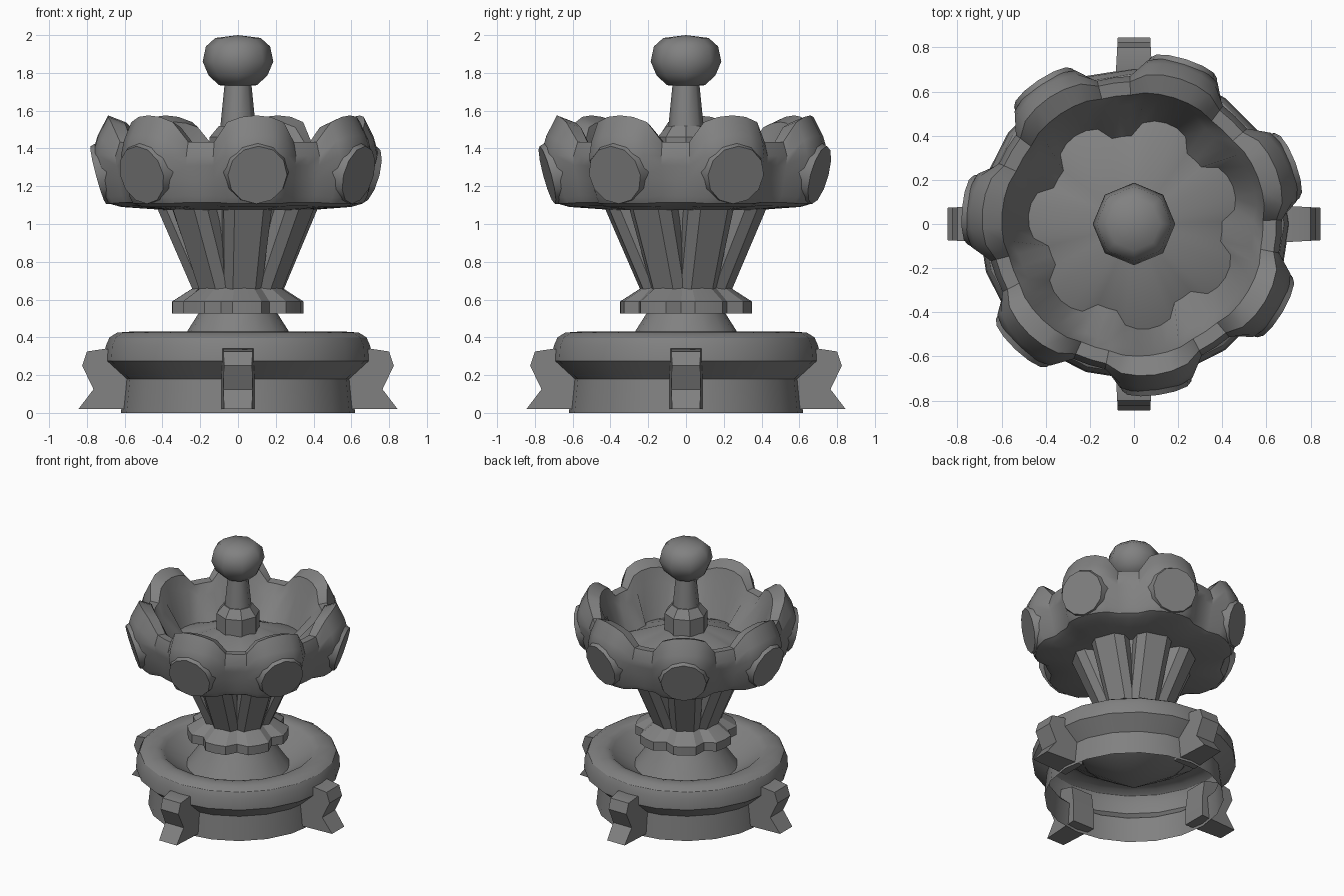
import bpy, bmesh, math
from mathutils import Matrix, Vector

cube = bpy.data.objects.get("Cube")
if cube:
    bpy.data.objects.remove(cube, do_unlink=True)

stone = bpy.data.materials.new("grey stone")
stone.use_nodes = True
GREY = (0.22, 0.22, 0.22, 1)
stone.diffuse_color = GREY
stone.node_tree.nodes["Principled BSDF"].inputs["Base Color"].default_value = GREY

LOBES = 7
STEP = math.tau / LOBES
START = math.radians(-82)


def finish(bm, name, smooth=32):
    bmesh.ops.remove_doubles(bm, verts=bm.verts, dist=0.0005)
    bmesh.ops.recalc_face_normals(bm, faces=bm.faces)
    mesh = bpy.data.meshes.new(name)
    bm.to_mesh(mesh)
    bm.free()
    mesh.materials.append(stone)
    ob = bpy.data.objects.new(name, mesh)
    bpy.context.collection.objects.link(ob)
    if smooth:
        bpy.ops.object.select_all(action='DESELECT')
        ob.select_set(True)
        bpy.context.view_layer.objects.active = ob
        bpy.ops.object.shade_smooth_by_angle(angle=math.radians(smooth))
    return ob


def loft(name, peak, n, valley=None, weight=None, start=0, smooth=32):
    """Turn a profile round z, blending to a valley profile between lobes."""
    valley = valley or peak
    bm = bmesh.new()
    rings = []
    for i in range(n):
        a = start + math.tau * i / n
        d = (i * LOBES / n + 0.5) % 1 - 0.5
        w = weight(abs(d)) if weight else 1
        ring = []
        for (r1, z1), (r0, z0) in zip(peak, valley):
            r, z = r0 + (r1 - r0) * w, z0 + (z1 - z0) * w
            ring.append(bm.verts.new((r * math.cos(a), r * math.sin(a), z)))
        rings.append(ring)
    for i in range(n):
        a, b = rings[i], rings[(i + 1) % n]
        for j in range(len(peak) - 1):
            quad = [a[j], b[j], b[j + 1], a[j + 1]]
            if peak[j][0] == 0:
                quad.pop(1)
            elif peak[j + 1][0] == 0:
                quad.pop(2)
            bm.faces.new(quad)
    return finish(bm, name, smooth)


def bridge(bm, first, second):
    """Closed prism between two matching outlines."""
    a = [bm.verts.new(p) for p in first]
    b = [bm.verts.new(p) for p in second]
    bm.faces.new(a)
    bm.faces.new(b)
    for i in range(len(a)):
        k = (i + 1) % len(a)
        bm.faces.new((a[i], a[k], b[k], b[i]))


# Lower basin: a thin shell, open below, with a conical floor
loft("lower_basin", [(0, .075), (.51, .4), (.53, .42), (.57, .43), (.64, .425),
                     (.68, .4), (.7, .355), (.705, .275), (.602, .18), (.62, 0)], 20)

# Four scroll feet, narrowing outward
for k in range(4):
    outline = [(.54, .02), (.845, .02), (.765, .125), (.825, .25),
               (.8, .325), (.7, .34), (.56, .3), (.54, .15)]
    bm = bmesh.new()
    bridge(bm, *[[(x, s * (.12 - .055 * x), z) for x, z in outline] for s in (-1, 1)])
    bm.transform(Matrix.Rotation(k * math.pi / 2, 4, 'Z'))
    finish(bm, "foot_%d" % (k + 1), 30)

# Pedestal skirt and lobed collar
loft("pedestal_skirt", [(.36, .3), (.27, .43), (.21, .525), (0, .525)], 16)
loft("collar", [(0, .525), (.35, .525), (.35, .59), (.24, .66), (0, .66)], 28,
     valley=[(0, .525), (.3, .525), (.3, .59), (.22, .66), (0, .66)],
     weight=lambda d: 1 if d < .3 else 0, start=START, smooth=20)

# Column core with flared ribs
loft("column_core", [(0, .64), (.2, .64), (.33, 1.1), (0, 1.1)], 14)
for k in range(LOBES):
    bm = bmesh.new()
    ends = []
    for r, z, wide in ((.235, .65, .1), (.43, 1.1, .13)):
        ends.append([(r - .12, -wide, z), (r - .05, -wide, z), (r, -wide * .6, z),
                     (r, wide * .6, z), (r - .05, wide, z), (r - .12, wide, z)])
    bridge(bm, *ends)
    bm.transform(Matrix.Rotation(START + k * STEP, 4, 'Z'))
    finish(bm, "rib_%d" % (k + 1), 0)

# Scalloped upper bowl with a raised conical floor
loft("upper_bowl",
     [(0, 1.075), (.4, 1.075), (.62, 1.09), (.685, 1.108), (.708, 1.14), (.738, 1.25),
      (.772, 1.38), (.745, 1.47), (.69, 1.575), (.6, 1.54), (.57, 1.44), (.48, 1.2), (0, 1.4)], 56,
     valley=[(0, 1.075), (.4, 1.075), (.58, 1.095), (.62, 1.115), (.635, 1.15), (.65, 1.24),
             (.665, 1.31), (.67, 1.36), (.645, 1.435), (.585, 1.43), (.54, 1.36), (.4, 1.22), (0, 1.4)],
     weight=lambda d: math.sqrt(max(0, 1 - (d / .375) ** 2)), start=START, smooth=38)

# Flat round medallions on the lobes
for k in range(LOBES):
    bm = bmesh.new()
    bmesh.ops.create_cone(bm, cap_ends=True, segments=12, radius1=.175,
                          radius2=.158, depth=.06)
    normal = Vector((.966, 0, -.259))
    bm.transform(Matrix.Rotation(START + k * STEP, 4, 'Z')
                 @ Matrix.Translation((.713, 0, 1.267))
                 @ normal.to_track_quat('Z', 'Y').to_matrix().to_4x4())
    finish(bm, "medallion_%d" % (k + 1))

# Central plinth, post and ball finial
loft("plinth", [(0, 1.3), (.15, 1.3), (.15, 1.46), (.1, 1.52), (0, 1.52)], 8, smooth=25)
loft("post", [(0, 1.5), (.095, 1.5), (.07, 1.75), (0, 1.75)], 8, smooth=50)
loft("ball_finial", [(0, 1.725), (.1, 1.735), (.155, 1.785), (.187, 1.86),
                     (.17, 1.94), (.12, 1.985), (0, 2.0)], 8, smooth=60)
